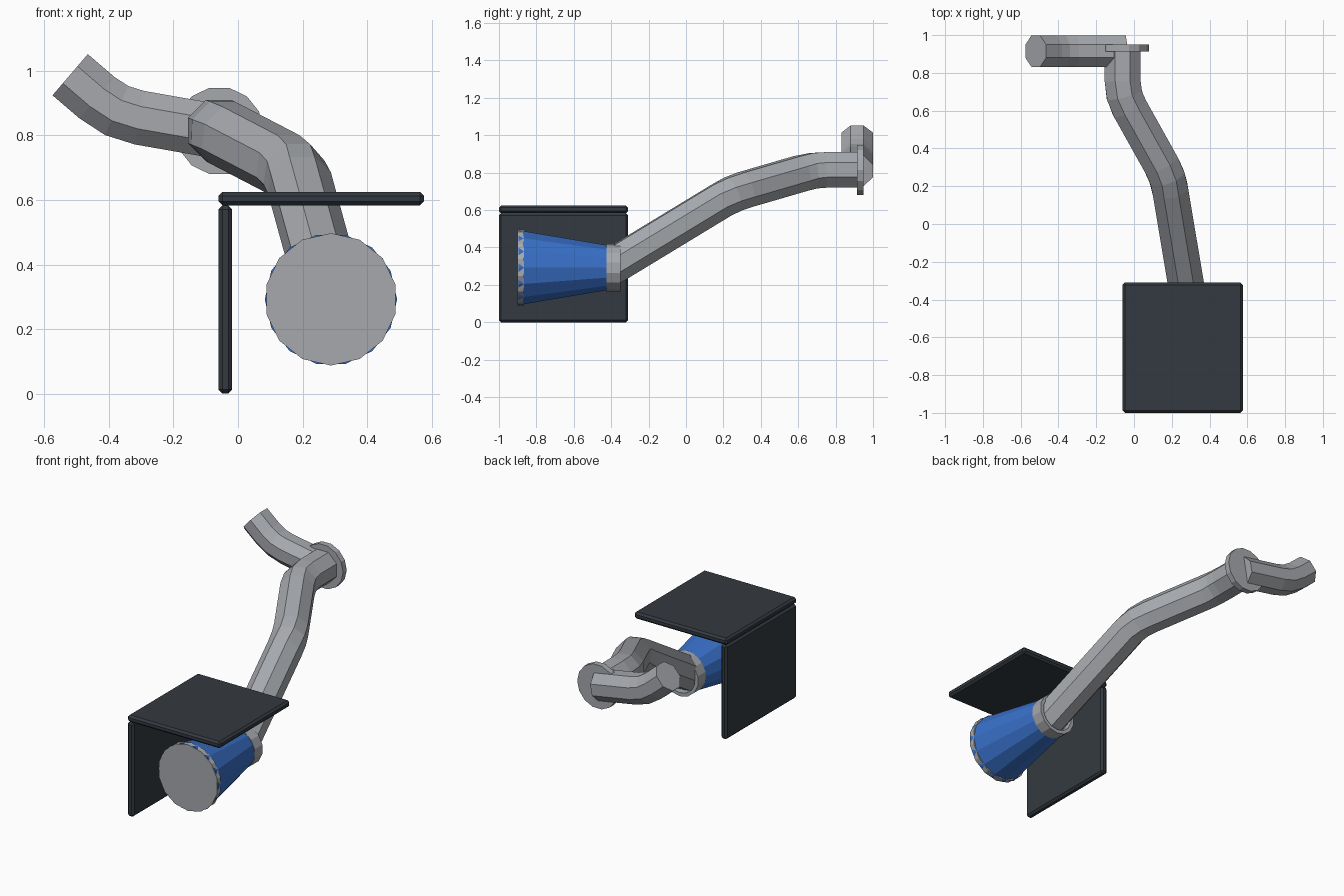
import bpy, bmesh
from math import cos, sin, pi
from mathutils import Vector

cube = bpy.data.objects.get("Cube")
if cube:
    bpy.data.objects.remove(cube, do_unlink=True)


def material(name, rgb):
    m = bpy.data.materials.new(name)
    m.use_nodes = True
    m.diffuse_color = (*rgb, 1)
    m.node_tree.nodes["Principled BSDF"].inputs["Base Color"].default_value = (*rgb, 1)
    return m


grey = material("pipe grey", (0.38, 0.395, 0.42))
blue = material("cone blue", (0.04, 0.16, 0.58))
dark = material("panel charcoal", (0.034, 0.042, 0.052))


def add_object(name, bm, mat):
    bmesh.ops.recalc_face_normals(bm, faces=bm.faces)
    mesh = bpy.data.meshes.new(name)
    bm.to_mesh(mesh)
    bm.free()
    mesh.materials.append(mat)
    ob = bpy.data.objects.new(name, mesh)
    bpy.context.collection.objects.link(ob)
    return ob


def skin(name, rings, mat):
    """Bridge equal rings of points and cap both ends."""
    bm = bmesh.new()
    loops = [[bm.verts.new(p) for p in ring] for ring in rings]
    n = len(loops[0])
    for a, b in zip(loops, loops[1:]):
        for i in range(n):
            j = (i + 1) % n
            bm.faces.new((a[i], a[j], b[j], b[i]))
    bm.faces.new(loops[0])
    bm.faces.new(loops[-1])
    return add_object(name, bm, mat)


def turned(name, x, z, profile, mat, flat_top=False, sides=14):
    """Faceted part turned about the y axis; profile lists (y, radius)."""
    start = pi / 2 + (pi / sides if flat_top else 0)
    angles = [start + 2 * pi * i / sides for i in range(sides)]
    rings = [[(x + r * cos(a), y, z + r * sin(a)) for a in angles] for y, r in profile]
    return skin(name, rings, mat)


def pipe(name, corners, radius, up, mat, bend=0.075, sides=8):
    """Octagonal pipe through corner points with rounded bends."""
    pts = [Vector(c) for c in corners]
    path = [(pts[0], (pts[1] - pts[0]).normalized())]
    for a, b, c in zip(pts, pts[1:], pts[2:]):
        d0, d1 = (b - a).normalized(), (c - b).normalized()
        for t in (0, 0.5, 1):
            p = (b - d0 * bend) * (1 - t) ** 2 + b * 2 * t * (1 - t) + (b + d1 * bend) * t * t
            path.append((p, d0.lerp(d1, t).normalized()))
    path.append((pts[-1], (pts[-1] - pts[-2]).normalized()))
    rings = []
    for p, d in path:
        side = d.cross(Vector(up)).normalized()
        top = side.cross(d)
        angles = [2 * pi * (i + 0.5) / sides for i in range(sides)]
        rings.append([p + (side * cos(a) + top * sin(a)) * radius for a in angles])
    return skin(name, rings, mat)


def panel(name, low, high):
    bm = bmesh.new()
    bmesh.ops.create_cube(bm, size=1)
    for v in bm.verts:
        v.co = [lo + (c + 0.5) * (hi - lo) for c, lo, hi in zip(v.co, low, high)]
    bmesh.ops.bevel(bm, geom=bm.edges[:], offset=0.012, segments=1, affect='EDGES')
    return add_object(name, bm, dark)


# Cover panels
panel("top_panel", (-0.06, -1, 0.583), (0.576, -0.31, 0.625))
panel("side_panel", (-0.06, -1, 0), (-0.018, -0.31, 0.583))

# Cone with its end disc and recessed collar
CX, CZ = 0.288, 0.292
turned("front_disc", CX, CZ, [(-0.9, 0.205), (-0.866, 0.205)], grey)
turned("cone", CX, CZ, [(-0.895, 0.205), (-0.42, 0.123)], blue, flat_top=True)
turned("collar", CX, CZ, [(-0.425, 0.127), (-0.35, 0.127), (-0.35, 0.105), (-0.4, 0.105)], grey)

# Bent pipes and the flange between them
pipe("long_pipe", [(0.297, -0.45, 0.265), (0.18, 0.25, 0.69), (-0.06, 0.68, 0.815),
                   (-0.06, 0.92, 0.815)], 0.103, (0, 0, 1), grey)
turned("flange", -0.058, 0.814, [(0.914, 0.137), (0.95, 0.137)], grey, flat_top=True)
pipe("end_pipe", [(-0.05, 0.915, 0.81), (-0.38, 0.915, 0.868), (-0.52, 0.915, 0.988)],
     0.091, (0, 1, 0), grey)
